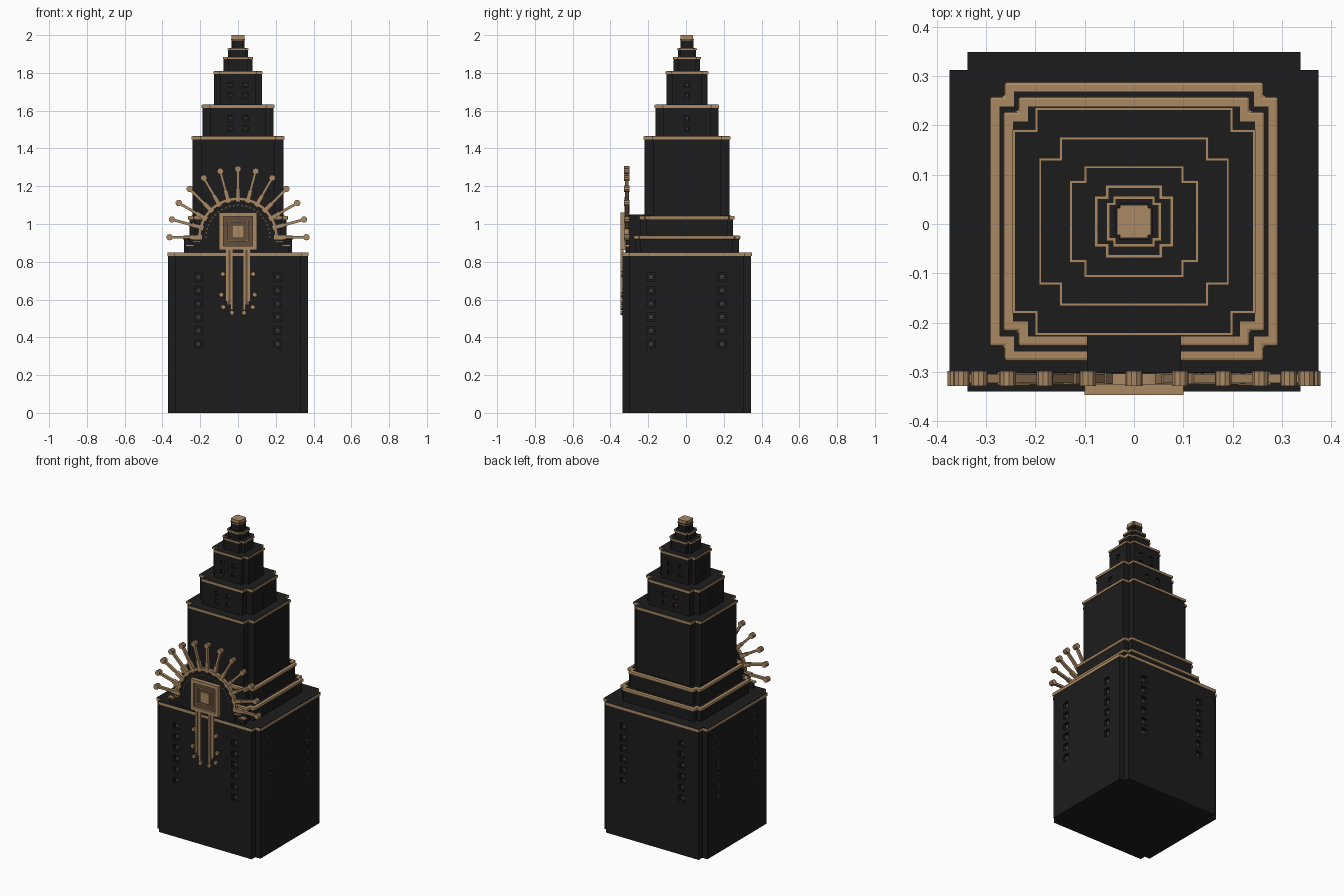
import bpy, bmesh, math
from mathutils import Matrix, Vector

if "Cube" in bpy.data.objects:
    bpy.data.objects.remove(bpy.data.objects["Cube"])


def material(name, col):
    m = bpy.data.materials.new(name)
    m.diffuse_color = (*col, 1)
    m.use_nodes = True
    m.node_tree.nodes["Principled BSDF"].inputs["Base Color"].default_value = m.diffuse_color
    return m


BLACK = material("black_stone", (0.012, 0.012, 0.012))
GOLD = material("antique_gold", (0.40, 0.25, 0.125))
BROWN = material("dark_bronze", (0.13, 0.08, 0.045))
GLASS = material("window_grey", (0.045, 0.037, 0.03))
YC = 0.005  # tower centre in y


def finish(name, bm, mat):
    bmesh.ops.recalc_face_normals(bm, faces=bm.faces)
    me = bpy.data.meshes.new(name)
    bm.to_mesh(me)
    bm.free()
    ob = bpy.data.objects.new(name, me)
    bpy.context.collection.objects.link(ob)
    me.materials.append(mat)
    return ob


def add_box(bm, x0, x1, y0, y1, z0, z1, rot=None):
    c = Vector(((x0 + x1) / 2, (y0 + y1) / 2, (z0 + z1) / 2))
    m = Matrix.Translation(c) @ Matrix.Diagonal((x1 - x0, y1 - y0, z1 - z0, 1))
    bmesh.ops.create_cube(bm, size=1, matrix=rot @ m if rot else m)


def boxes(name, mat, lst):
    bm = bmesh.new()
    for b in lst:
        add_box(bm, *b)
    return finish(name, bm, mat)


def extrude(bm, pts, vec):
    f = bm.faces.new([bm.verts.new(p) for p in pts])
    r = bmesh.ops.extrude_face_region(bm, geom=[f])
    bmesh.ops.translate(bm, vec=vec, verts=[v for v in r["geom"] if isinstance(v, bmesh.types.BMVert)])


def notched(name, mat, hx, hy, n, z0, z1):
    """Rectangular block with a square notch in each vertical corner."""
    bm = bmesh.new()
    pts = []
    for sx, sy in ((1, 1), (-1, 1), (-1, -1), (1, -1)):
        c = [(hx, hy - n), (hx - n, hy - n), (hx - n, hy)]
        if sx * sy < 0:
            c.reverse()
        pts += [(sx * x, YC + sy * y, z0) for x, y in c]
    extrude(bm, pts, (0, 0, z1 - z0))
    return finish(name, bm, mat)


# Stepped tower: name, half x, half y, notch, bottom, top, trim height, trim overhang, roof inset
TIERS = [
    ("base", 0.370, 0.340, 0.037, 0.0, 0.85, 0.02, 0.004, 0.0),
    ("lower_step", 0.285, 0.275, 0.03, 0.85, 0.94, 0.022, 0.008, 0.02),
    ("upper_step", 0.257, 0.245, 0.03, 0.94, 1.045, 0.022, 0.008, 0.02),
    ("main_shaft", 0.240, 0.225, 0.045, 1.04, 1.465, 0.017, 0.006, 0.005),
    ("fifth_tier", 0.188, 0.166, 0.042, 1.46, 1.632, 0.017, 0.005, 0.005),
    ("sixth_tier", 0.126, 0.108, 0.030, 1.63, 1.81, 0.015, 0.005, 0.005),
    ("seventh_tier", 0.076, 0.070, 0.022, 1.81, 1.885, 0.012, 0.004, 0.006),
    ("eighth_tier", 0.052, 0.048, 0.013, 1.885, 1.932, 0.012, 0.004, 0.006),
    ("ninth_tier", 0.035, 0.034, 0.009, 1.93, 1.98, 0.008, 0.003, 0.0),
]
bodies = {}
for nm, hx, hy, n, z0, z1, th, ov, ins in TIERS:
    bodies[nm] = notched(nm, BLACK, hx, hy, n, z0, z1 - 0.004)
    trim = notched(nm + "_trim", GOLD, hx + ov, hy + ov, n, z1 - th, z1 - 0.002)
    if "step" in nm:
        bev = trim.modifiers.new("round", "BEVEL")
        bev.width, bev.segments = 0.006, 2
    notched(nm + "_roof", BLACK, hx + ov - ins, hy + ov - ins, n, z1 - 0.003, z1)
notched("gold_cap", GOLD, 0.034, 0.033, 0.006, 1.978, 2.0)


# Windows: recesses cut on all four sides, each with a small pane inside
def windows(nm, hx, hy, front_x, side_y, zs, s):
    cut, pane = [], []
    for z in zs:
        for sg in (-1, 1):
            for x in front_x:
                y = YC + sg * hy
                cut.append((x - s, x + s, y - 0.018, y + 0.018, z - s, z + s))
                p, yy = s * 0.6, y - sg * 0.016
                pane.append((x - p, x + p, yy - 0.006, yy + 0.006, z - p, z + p))
            for y in side_y:
                x = sg * hx
                cut.append((x - 0.018, x + 0.018, YC + y - s, YC + y + s, z - s, z + s))
                p, xx = s * 0.6, x - sg * 0.016
                pane.append((xx - 0.006, xx + 0.006, YC + y - p, YC + y + p, z - p, z + p))
    cutter = boxes(nm + "_cutter", BLACK, cut)
    cutter.hide_render = True
    ob = bodies[nm]
    mod = ob.modifiers.new("windows", "BOOLEAN")
    mod.operation, mod.solver, mod.object = "DIFFERENCE", "EXACT", cutter
    bpy.context.view_layer.objects.active = ob
    bpy.ops.object.modifier_apply(modifier=mod.name)
    bpy.data.objects.remove(cutter)
    boxes(nm + "_window_panes", GLASS, pane)


windows("base", 0.370, 0.340, (-0.21, 0.21), (-0.19, 0.185), [0.365 + 0.071 * i for i in range(6)], 0.021)
windows("fifth_tier", 0.188, 0.166, (-0.04, 0.04), (0,), (1.505, 1.56), 0.014)
windows("sixth_tier", 0.126, 0.108, (-0.04, 0.04), (0,), (1.68, 1.735), 0.013)

# Sunburst fan standing on the front of the base roof
CZ, Y0, Y1 = 0.93, -0.326, -0.300
bm = bmesh.new()
R = 0.205
fan = [(R * math.cos(math.pi * i / 24), Y0 + 0.005, CZ + R * math.sin(math.pi * i / 24)) for i in range(25)]
extrude(bm, [(0.205, Y0 + 0.005, 0.85)] + fan + [(-0.205, Y0 + 0.005, 0.85)], (0, 0.02, 0))
finish("fan_plate", bm, BLACK)
boxes("fan_support", BLACK, [(-0.095, 0.095, -0.305, -0.22, 0.85, 1.05),
                             (-0.27, 0.27, -0.318, -0.30, 0.85, 0.89),
                             (-0.24, 0.24, -0.318, -0.30, 0.89, 0.93)])

bm = bmesh.new()
beads = bmesh.new()
for k in range(13):
    rot = Matrix.Translation((0, 0, CZ)) @ Matrix.Rotation(-math.radians(15 * k), 4, "Y")
    add_box(bm, 0.19, 0.36, Y0 + 0.004, Y1 - 0.004, -0.007, 0.007, rot)
    add_box(bm, 0.19, 0.255, Y0 + 0.002, Y1 - 0.002, -0.011, 0.011, rot)
    # round tip
    tip = rot @ Matrix.Translation((0.362, (Y0 + Y1) / 2, 0)) @ Matrix.Rotation(math.pi / 2, 4, "X")
    bmesh.ops.create_cone(bm, cap_ends=True, segments=10, radius1=0.017, radius2=0.017, depth=0.03, matrix=tip)
for k in range(25):
    rot = Matrix.Translation((0, 0, CZ)) @ Matrix.Rotation(-math.radians(7.5 * k), 4, "Y")
    add_box(beads, 0.165, 0.173, Y0 + 0.001, Y1, -0.005, 0.005, rot)
finish("sun_rays", bm, GOLD)
finish("fan_beads", beads, BROWN)

# Arc rim around the fan
bm = bmesh.new()
for k in range(24):
    q = []
    for r, a in ((0.197, k), (0.212, k), (0.212, k + 1), (0.197, k + 1)):
        t = math.pi * a / 24
        q.append((r * math.cos(t), Y0 + 0.001, CZ + r * math.sin(t)))
    extrude(bm, q, (0, 0.022, 0))
finish("fan_rim", bm, GOLD)

# Stepped gold edging beside the fan foot
boxes("fan_foot_edging", GOLD, [b for s in (-1, 1) for b in (
    (s * 0.255 - 0.022, s * 0.255 + 0.022, Y0, Y1, 0.882, 0.892),
    (s * 0.22 - 0.02, s * 0.22 + 0.02, Y0, Y1, 0.902, 0.911))])


# Square medallion: nested frames
def frame(name, mat, h, w, y0, y1, cz=0.962):
    boxes(name, mat, [(-h, h, y0, y1, cz + h - w, cz + h), (-h, h, y0, y1, cz - h, cz - h + w),
                      (-h, -h + w, y0, y1, cz - h + w, cz + h - w), (h - w, h, y0, y1, cz - h + w, cz + h - w)])


frame("medallion_frame", GOLD, 0.1, 0.022, -0.347, -0.31)
boxes("medallion_panel", BROWN, [(-0.08, 0.08, -0.333, -0.31, 0.882, 1.042)])
frame("medallion_inner_frame", GOLD, 0.055, 0.008, -0.341, -0.325)
boxes("medallion_centre", GOLD, [(-0.032, 0.032, -0.343, -0.325, 0.925, 0.995)])

# Hanging pendant strips with round studs on the front wall
strips = []
for s in (-1, 1):
    for x, w, zb in ((0.058, 0.007, 0.59), (0.034, 0.007, 0.545)):
        strips.append((s * x - w, s * x + w, -0.346, -0.33, zb, 0.866))
boxes("pendant_strips", GOLD, strips)
boxes("pendant_backing", BROWN, [(s * 0.046 - 0.012, s * 0.046 + 0.012, -0.341, -0.33, 0.575, 0.866) for s in (-1, 1)])
bm = bmesh.new()
for s in (-1, 1):
    for x, z in ((0.08, 0.735), (0.088, 0.625), (0.078, 0.56), (0.032, 0.53)):
        m = Matrix.Translation((s * x, -0.339, z)) @ Matrix.Rotation(math.pi / 2, 4, "X")
        bmesh.ops.create_cone(bm, cap_ends=True, segments=10, radius1=0.014, radius2=0.012, depth=0.016, matrix=m)
finish("pendant_studs", bm, GOLD)
